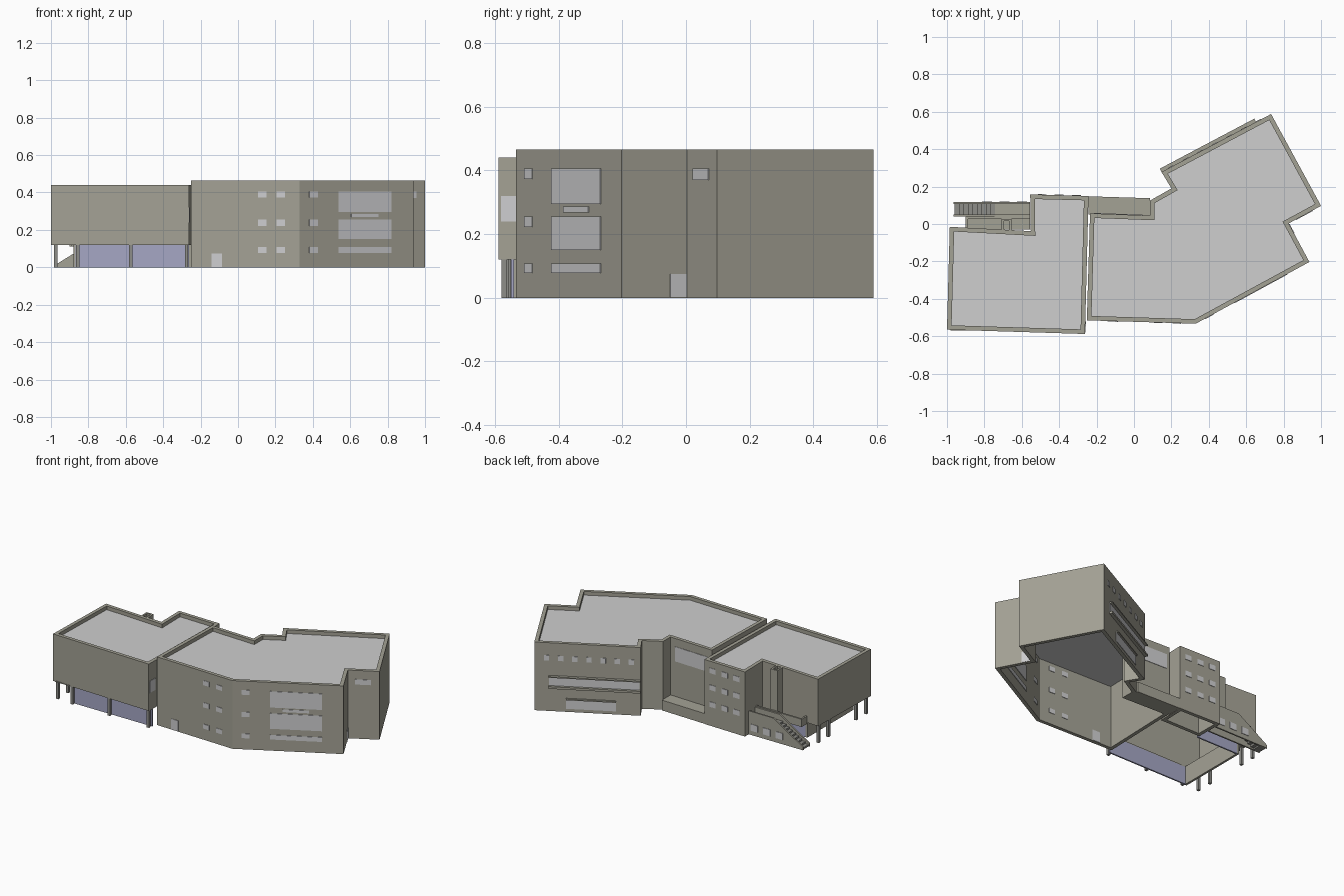
import bpy, bmesh
from mathutils import Vector

if "Cube" in bpy.data.objects:
    bpy.data.objects.remove(bpy.data.objects["Cube"])


def mat(name, c):
    m = bpy.data.materials.new(name)
    m.diffuse_color = (*c, 1)
    m.use_nodes = True
    m.node_tree.nodes["Principled BSDF"].inputs["Base Color"].default_value = m.diffuse_color
    return m


WALL = mat("warm grey wall", (0.37, 0.36, 0.30))
ROOF = mat("light grey roof", (0.62, 0.62, 0.62))
PANE = mat("pale window", (0.62, 0.62, 0.63))
BLUE = mat("blue glass", (0.38, 0.39, 0.56))
POST = mat("grey post", (0.27, 0.27, 0.25))


def finish(name, bm, m):
    bmesh.ops.recalc_face_normals(bm, faces=bm.faces)
    me = bpy.data.meshes.new(name)
    bm.to_mesh(me)
    bm.free()
    me.materials.append(m)
    ob = bpy.data.objects.new(name, me)
    bpy.context.collection.objects.link(ob)
    return ob


def extrude(name, base, step, m):
    """Prism from a 3D polygon pushed along a vector."""
    bm = bmesh.new()
    f = bm.faces.new([bm.verts.new(p) for p in base])
    r = bmesh.ops.extrude_face_region(bm, geom=[f], use_keep_orig=True)
    bmesh.ops.translate(bm, vec=step, verts=[v for v in r["geom"] if isinstance(v, bmesh.types.BMVert)])
    return finish(name, bm, m)


def prism(name, pts, z0, z1, m):
    return extrude(name, [(x, y, z0) for x, y in pts], (0, 0, z1 - z0), m)


def box(name, x0, x1, y0, y1, z0, z1, m):
    return prism(name, [(x0, y0), (x1, y0), (x1, y1), (x0, y1)], z0, z1, m)


def inset(pts, d):
    """Mitred inward offset of a counter-clockwise outline."""
    out, n = [], len(pts)
    for i in range(n):
        a, b, c = (Vector(pts[(i + k) % n]) for k in (-1, 0, 1))
        u, v = (b - a).normalized(), (c - b).normalized()
        n1, n2 = Vector((-u.y, u.x)), Vector((-v.y, v.x))
        out.append(tuple(b + (n1 + n2) * d / (1 + n1.dot(n2))))
    return out


def shell(name, pts, z0, z1, m=WALL, t=0.024):
    """Hollow ring of walls following an outline."""
    bm = bmesh.new()
    inn = inset(pts, t)
    L = [[bm.verts.new((x, y, z)) for x, y in p] for p, z in ((pts, z0), (pts, z1), (inn, z1), (inn, z0))]
    n = len(pts)
    for k in range(4):
        for i in range(n):
            j = (i + 1) % n
            bm.faces.new((L[k][i], L[k][j], L[(k + 1) % 4][j], L[(k + 1) % 4][i]))
    return finish(name, bm, m)


def on_wall(name, p, q, a, b, z0, z1, d0, d1, m):
    """Box on wall p-q between fractions a and b, depth d0..d1 outwards."""
    p, q = Vector(p), Vector(q)
    u = (q - p).normalized()
    n = Vector((u.y, -u.x))
    A, B = p.lerp(q, a), p.lerp(q, b)
    return prism(name, [tuple(v) for v in (A + n * d0, B + n * d0, B + n * d1, A + n * d1)], z0, z1, m)


def window(name, p, q, a, b, z0, z1):
    """Pane seen from outside and from inside."""
    on_wall(name, p, q, a, b, z0, z1, -0.001, 0.003, PANE)
    on_wall(name + "_inner", p, q, a, b, z0, z1, -0.027, -0.023, PANE)


# main wing: bent hollow block with recessed roof
main = [(-0.252, -0.515), (0.33, -0.533), (0.938, -0.203), (0.827, 0.003), (1.0, 0.097), (0.733, 0.588),
        (0.147, 0.278), (0.2, 0.19), (0.085, 0.125), (0.085, 0.045), (-0.235, 0.057)]
shell("main_walls", main, 0, 0.465)
prism("main_roof", inset(main, 0.023), 0.43, 0.44, ROOF)

# left wing: raised block with a notch at the back
left = [(-1.0, -0.565), (-0.262, -0.588), (-0.243, 0.15), (-0.555, 0.158), (-0.552, -0.038), (-0.985, -0.015)]
shell("left_walls", left, 0.12, 0.44)
prism("left_roof", inset(left, 0.023), 0.405, 0.415, ROOF)
tower = [(-0.552, -0.038), (-0.248, -0.038), (-0.243, 0.15), (-0.555, 0.158)]
shell("left_tower_base", tower, 0, 0.12)

# ground floor under the left wing: glass front and back, solid end
box("front_glazing", -0.87, -0.262, -0.55, -0.54, 0, 0.12, BLUE)
box("back_glazing", -0.87, -0.552, -0.06, -0.05, 0, 0.12, BLUE)
box("ground_end_wall", -0.88, -0.865, -0.55, -0.05, 0, 0.12, WALL)
box("end_soffit", -0.98, -0.865, -0.55, -0.03, 0.12, 0.126, WALL)
box("front_soffit", -0.98, -0.265, -0.57, -0.54, 0.12, 0.126, WALL)

# posts
posts = [(-0.975, y) for y in (-0.548, -0.44, -0.14, -0.035)] + [(-0.857, -0.56), (-0.573, -0.565), (-0.275, -0.57)]
for i, (x, y) in enumerate(posts):
    box(f"post_{i}", x - 0.009, x + 0.009, y - 0.009, y + 0.009, 0, 0.122, POST)

# front facade windows and door
F0, F1, F2, F3, F4 = main[:5]
rows = ((0.077, 0.108), (0.222, 0.255), (0.373, 0.405))
frac = lambda x, p, q: (x - p[0]) / (q[0] - p[0])
for z0, z1 in rows:
    for x in (0.108, 0.207):
        window("front_window", F0, F1, frac(x, F0, F1), frac(x + 0.045, F0, F1), z0, z1)
    window("angled_window", F1, F2, frac(0.38, F1, F2), frac(0.425, F1, F2), z0, z1)
window("front_door", F0, F1, frac(-0.142, F0, F1), frac(-0.085, F0, F1), 0.002, 0.075)

# angled facade: wide windows and a plain plate between them
for x0, x1, z0, z1 in ((0.537, 0.82, 0.295, 0.405), (0.537, 0.82, 0.15, 0.255),
                       (0.537, 0.82, 0.077, 0.108), (0.605, 0.75, 0.268, 0.286)):
    window("wide_window", F1, F2, frac(x0, F1, F2), frac(x1, F1, F2), z0, z1)

# side notch door and window
window("side_door", F2, F3, 0.74, 0.985, 0.002, 0.075)
window("side_window", F3, F4, 0.22, 0.73, 0.37, 0.405)

# rear of the angled wing: small windows, long band and ledges
R0, R1 = main[5], main[6]
for i in range(7):
    a = 0.09 + i * 0.133
    window("rear_window", R0, R1, a, a + 0.05, 0.345, 0.38)
window("rear_band", R0, R1, 0.137, 0.99, 0.175, 0.235)
on_wall("rear_band_sill", R0, R1, 0.137, 1.0, 0.16, 0.175, -0.001, 0.02, WALL)
on_wall("rear_band_hood", R0, R1, 0.137, 1.0, 0.235, 0.243, -0.001, 0.02, WALL)
window("rear_low_window", R0, R1, 0.3, 0.77, 0.022, 0.085)
on_wall("rear_low_hood", R0, R1, 0.3, 0.77, 0.085, 0.093, -0.001, 0.014, WALL)

# rear recess: big window above a low terrace
window("recess_window", main[9], main[10], 0.12, 0.93, 0.31, 0.41)
prism("terrace", [(-0.243, 0.05), (0.085, 0.045), (0.085, 0.138), (-0.243, 0.148)], 0, 0.07, WALL)

# left wing tower windows and side pane
for a in (0.13, 0.43, 0.72):
    for z in (0.13, 0.245, 0.36):
        window("tower_window", left[2], left[3], a, a + 0.15, z, z + 0.035)
window("left_side_pane", left[1], left[2], 0.01, 0.09, 0.24, 0.32)

# rear stair with solid side walls and landing
side = [(-0.965, 0), (-0.555, 0), (-0.555, 0.16), (-0.74, 0.16), (-0.965, 0.02)]
for y in (0.04, 0.107):
    extrude("stair_side", [(x, y, z) for x, z in side], (0, 0.01, 0), WALL)
N = 9
for i in range(N):
    x = -0.96 + i * 0.024
    z = 0.12 * (i + 1) / N
    box("stair_step", x, x + 0.025, 0.049, 0.108, max(0, z - 0.03), z, POST)
box("stair_landing", -0.745, -0.555, 0.049, 0.108, 0.11, 0.12, WALL)
for a, b in ((0.04, 0.17), (0.27, 0.4), (0.5, 0.63)):
    on_wall("stair_pane", (-0.555, 0.117), (-0.965, 0.117), a, b, 0.03, 0.075, -0.001, 0.003, PANE)

# upper balcony and slim shaft beside the stair
box("balcony_floor", -0.89, -0.555, -0.03, 0.04, 0.112, 0.122, WALL)
box("balcony_parapet", -0.89, -0.555, 0.028, 0.04, 0.112, 0.165, WALL)
box("balcony_end", -0.9, -0.888, -0.02, 0.04, 0.112, 0.165, WALL)
for x in (-0.708, -0.668):
    box("shaft_side", x, x + 0.012, -0.035, 0.025, 0.12, 0.44, WALL)
box("shaft_back", -0.708, -0.656, 0.015, 0.027, 0.12, 0.44, WALL)
